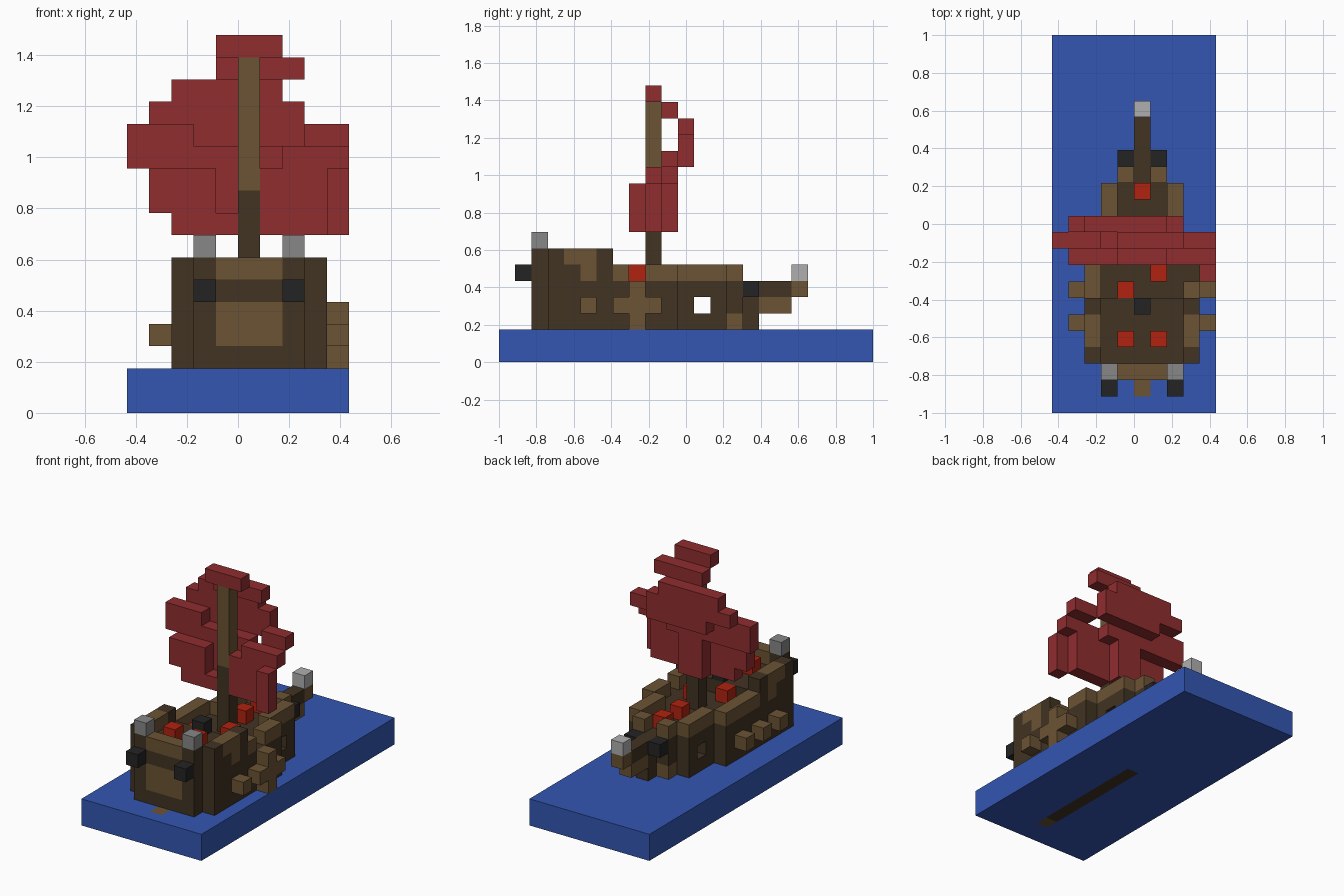
import bpy, bmesh
from mathutils import Vector

if "Cube" in bpy.data.objects:
    bpy.data.objects.remove(bpy.data.objects["Cube"], do_unlink=True)

UNIT = 2 / 23                      # block size
ORIGIN = Vector((-5, -11.5, 0))    # grid corner, in blocks
PORT, KEEL, STBD = 2, 5, 8         # outer and middle hull columns


def srgb(*rgb):
    return tuple((c / 255 / 12.92) if c < 11 else ((c / 255 + 0.055) / 1.055) ** 2.4
                 for c in rgb) + (1,)


COLOURS = {
    "sea_blue": srgb(51, 86, 178),
    "sail_red": srgb(144, 45, 47),
    "dark_wood": srgb(65, 51, 34),
    "light_wood": srgb(107, 83, 52),
    "bright_red": srgb(176, 34, 15),
    "lantern_grey": srgb(135, 135, 135),
    "pale_grey": srgb(175, 175, 175),
    "iron_black": srgb(36, 36, 37),
}
materials = {}
for name, colour in COLOURS.items():
    m = bpy.data.materials.new(name)
    m.use_nodes = True
    m.diffuse_color = colour
    bsdf = m.node_tree.nodes["Principled BSDF"]
    bsdf.inputs["Base Color"].default_value = colour
    bsdf.inputs["Roughness"].default_value = 0.9
    materials[name] = m

cells = {}


def span(v):
    return range(v[0], v[1] + 1) if isinstance(v, tuple) else (v,)


def fill(part, colour, xs, ys, zs):
    """Fill a block range; later fills replace earlier ones."""
    for x in span(xs):
        for y in span(ys):
            for z in span(zs):
                cells[x, y, z] = (part, colour)


def both(part, colour, xs, ys, zs):
    """Fill a range and its mirror across the keel."""
    fill(part, colour, xs, ys, zs)
    a, b = xs if isinstance(xs, tuple) else (xs, xs)
    fill(part, colour, (2 * KEEL - b, 2 * KEEL - a), ys, zs)


# Sea slab with the keel showing through it
fill("sea", "sea_blue", (0, 9), (0, 22), (0, 1))
fill("keel", "dark_wood", KEEL, (3, 11), 0)
fill("keel", "light_wood", KEEL, 2, 0)
fill("keel", "light_wood", KEEL, 1, 1)

# Hull body up to the main deck, stepping in towards the bow
for half, ys in ((2, 2), (3, (3, 10)), (2, (11, 13)), (1, 14), (0, 15)):
    fill("hull", "dark_wood", (KEEL - half, KEEL + half), ys, (2, 4))
both("hull", "light_wood", 4, 14, 2)
for x in range(3, 8):              # open port through the hull
    del cells[x, 12, 3]

# Raised stern deck and its rails
fill("stern_deck", "dark_wood", (3, 7), 2, (5, 6))
fill("stern_deck", "dark_wood", (PORT, STBD), (3, 6), 5)
both("stern_deck", "light_wood", PORT, 5, 5)
both("stern_rail", "dark_wood", PORT, (3, 6), 6)
both("stern_rail", "light_wood", PORT, (4, 5), 6)
fill("stern_rail", "light_wood", (4, 6), 2, 6)
fill("hull", "light_wood", (4, 6), 2, (3, 4))

# Main rails, with a gap on one side
both("main_rail", "light_wood", PORT, (7, 10), 5)
both("main_rail", "light_wood", 3, (11, 13), 5)
both("main_rail", "light_wood", 4, 14, 5)
del cells[STBD, 8, 5]

# Guns along the sides, plus a ladder on one side
for y in (5, 7, 9):
    both("side_guns", "light_wood", 1, y, 3)
fill("ladder", "light_wood", 9, 8, (2, 4))

# Stern lanterns and stern guns, bow anchors, helm
both("stern_lanterns", "lantern_grey", 3, 2, 7)
both("stern_guns", "iron_black", 3, 1, 5)
both("bow_anchors", "iron_black", 4, 15, 4)
fill("helm", "iron_black", KEEL, 6, 6)

# Bowsprit with its lamp
fill("bowsprit", "dark_wood", KEEL, (16, 17), 4)
fill("bowsprit", "light_wood", KEEL, (16, 17), 3)
fill("bowsprit", "light_wood", KEEL, 18, 4)
fill("bow_lamp", "pale_grey", KEEL, 18, 5)

# Crew on the decks
both("crew", "bright_red", 4, 4, 6)
for x, y in ((4, 7), (6, 8), (5, 11), (5, 13)):
    fill("crew", "bright_red", x, y, 5)

# Billowing sail: columns, depth, heights
for xs, y, zs in (
    ((4, 6), 9, 16), ((4, 7), 10, 15), ((2, 6), 11, 14), ((1, 7), 11, 13),
    ((3, 7), 11, 12), ((0, 2), 10, (11, 12)), ((8, 9), 10, 12),
    ((3, 6), 10, 11), ((7, 9), 9, 11), ((1, 3), 9, (9, 10)),
    ((4, 5), 10, (8, 10)), ((2, 4), 9, 8), ((6, 8), 9, (8, 10)), (9, 8, (8, 10)),
):
    fill("sail", "sail_red", xs, y, zs)

# Mast
fill("mast", "dark_wood", KEEL, 9, (5, 9))
fill("mast", "light_wood", KEEL, 9, (10, 15))


# Turn the blocks of each part into one mesh of outer faces
def face_corners(cell, axis, sign):
    u, v = (axis + 1) % 3, (axis + 2) % 3
    loop = [(0, 0), (1, 0), (1, 1), (0, 1)]
    for a, b in loop if sign > 0 else reversed(loop):
        p = Vector(cell)
        p[axis] += sign > 0
        p[u] += a
        p[v] += b
        yield (p + ORIGIN) * UNIT


for part in dict.fromkeys(p for p, _ in cells.values()):
    bm = bmesh.new()
    slots = []
    for cell, (owner, colour) in cells.items():
        if owner != part:
            continue
        if colour not in slots:
            slots.append(colour)
        for axis in range(3):
            for sign in (-1, 1):
                near = list(cell)
                near[axis] += sign
                if tuple(near) in cells:
                    continue
                f = bm.faces.new([bm.verts.new(c) for c in face_corners(cell, axis, sign)])
                f.material_index = slots.index(colour)
    bmesh.ops.remove_doubles(bm, verts=bm.verts, dist=0.001)
    mesh = bpy.data.meshes.new(part)
    bm.to_mesh(mesh)
    bm.free()
    for colour in slots:
        mesh.materials.append(materials[colour])
    bpy.context.collection.objects.link(bpy.data.objects.new(part, mesh))
